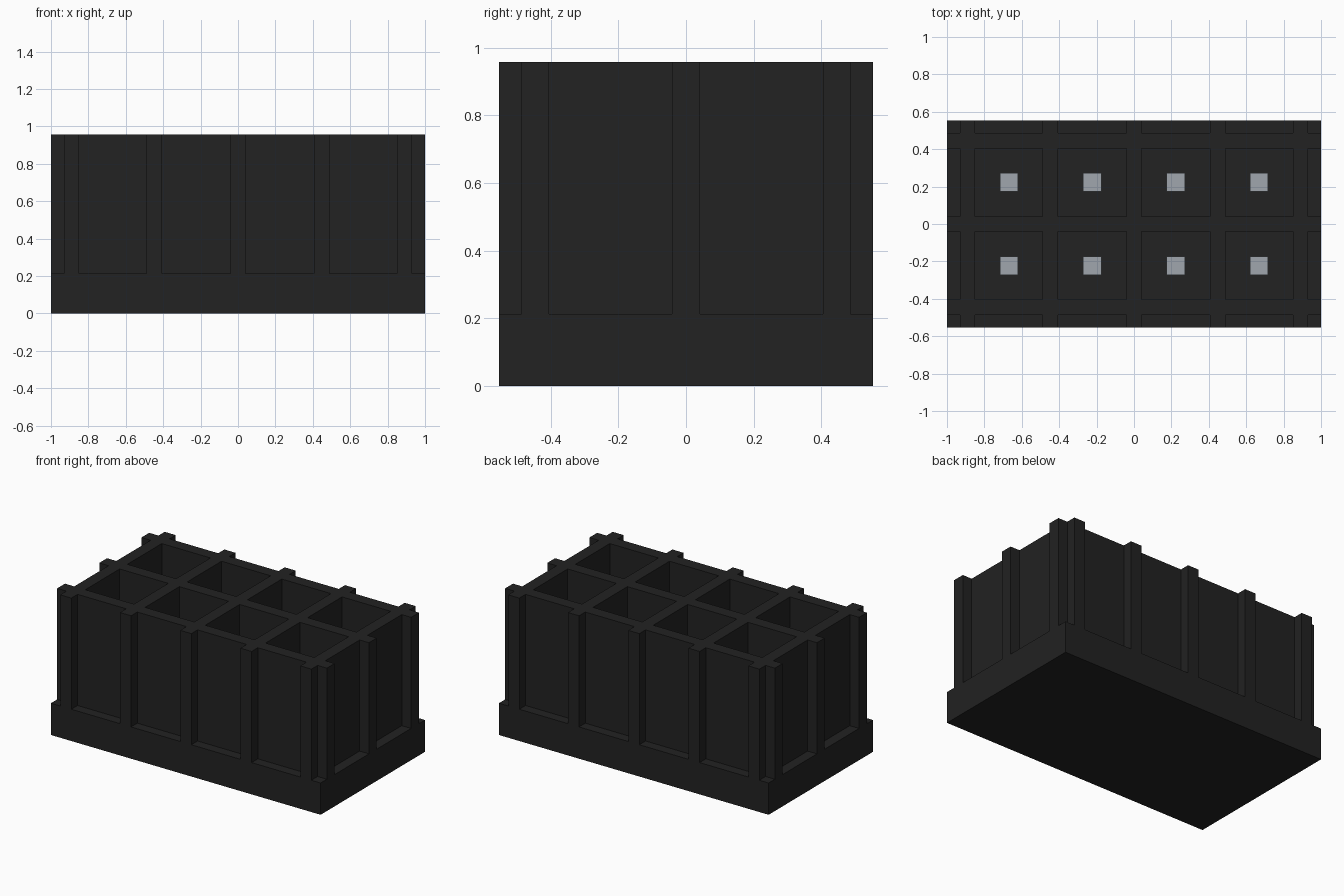
import bpy
import bmesh

cube = bpy.data.objects.get("Cube")
if cube:
    bpy.data.objects.remove(cube, do_unlink=True)

HALF_X, HALF_Y = 1.0, 0.553
BASE_Z, TOP_Z = 0.213, 0.958
WALL = 0.082
WALLS_X = [-0.89, -0.447, 0, 0.447, 0.89]
WALLS_Y = [-0.446, 0, 0.446]


def material(name, rgb):
    mat = bpy.data.materials.new(name)
    mat.use_nodes = True
    colour = (*rgb, 1)
    mat.diffuse_color = colour
    mat.node_tree.nodes["Principled BSDF"].inputs["Base Color"].default_value = colour
    return mat


def add_object(name, bm, mat):
    bmesh.ops.recalc_face_normals(bm, faces=bm.faces)
    mesh = bpy.data.meshes.new(name)
    bm.to_mesh(mesh)
    bm.free()
    mesh.materials.append(mat)
    obj = bpy.data.objects.new(name, mesh)
    bpy.context.collection.objects.link(obj)
    return obj


def grid_lines(half, centres):
    """Edges of the outer rim and both sides of every wall, in order."""
    return [-half] + [c + s * WALL / 2 for c in centres for s in (-1, 1)] + [half]


def raise_faces(bm, faces, height):
    geom = bmesh.ops.extrude_face_region(bm, geom=faces, use_keep_orig=True)["geom"]
    verts = [g for g in geom if isinstance(g, bmesh.types.BMVert)]
    bmesh.ops.translate(bm, verts=verts, vec=(0, 0, height))
    return [g for g in geom if isinstance(g, bmesh.types.BMFace)]


black = material("black plastic", (0.016, 0.016, 0.016))
grey = material("grey metal", (0.35, 0.38, 0.42))

# Plan of the crate: odd rows and columns are walls
xs, ys = grid_lines(HALF_X, WALLS_X), grid_lines(HALF_Y, WALLS_Y)
bm = bmesh.new()
rows = [[bm.verts.new((x, y, 0)) for x in xs] for y in ys]
plan = [bm.faces.new((rows[j][i], rows[j][i + 1], rows[j + 1][i + 1], rows[j + 1][i]))
        for j in range(len(ys) - 1) for i in range(len(xs) - 1)]


def is_wall(face):
    c = face.calc_center_median()
    return (any(abs(c.x - w) < WALL / 2 for w in WALLS_X)
            or any(abs(c.y - w) < WALL / 2 for w in WALLS_Y))


# Solid base, then the interlocking walls that run out to its edges
floor = raise_faces(bm, plan, BASE_Z)
wall_feet = [f for f in floor if is_wall(f)]
raise_faces(bm, wall_feet, TOP_Z - BASE_Z)
bmesh.ops.delete(bm, geom=wall_feet, context="FACES_ONLY")
add_object("divided_crate", bm, black)

# Square contact pad on the floor of each compartment
for j in range(len(WALLS_Y) - 1):
    for i in range(len(WALLS_X) - 1):
        bm = bmesh.new()
        bmesh.ops.create_cube(bm, size=1)
        bmesh.ops.scale(bm, verts=bm.verts, vec=(0.098, 0.098, 0.02))
        pad = add_object(f"contact_pad_{j + 1}_{i + 1}", bm, grey)
        pad.location = ((WALLS_X[i] + WALLS_X[i + 1]) / 2,
                        (WALLS_Y[j] + WALLS_Y[j + 1]) / 2, BASE_Z + 0.01)
